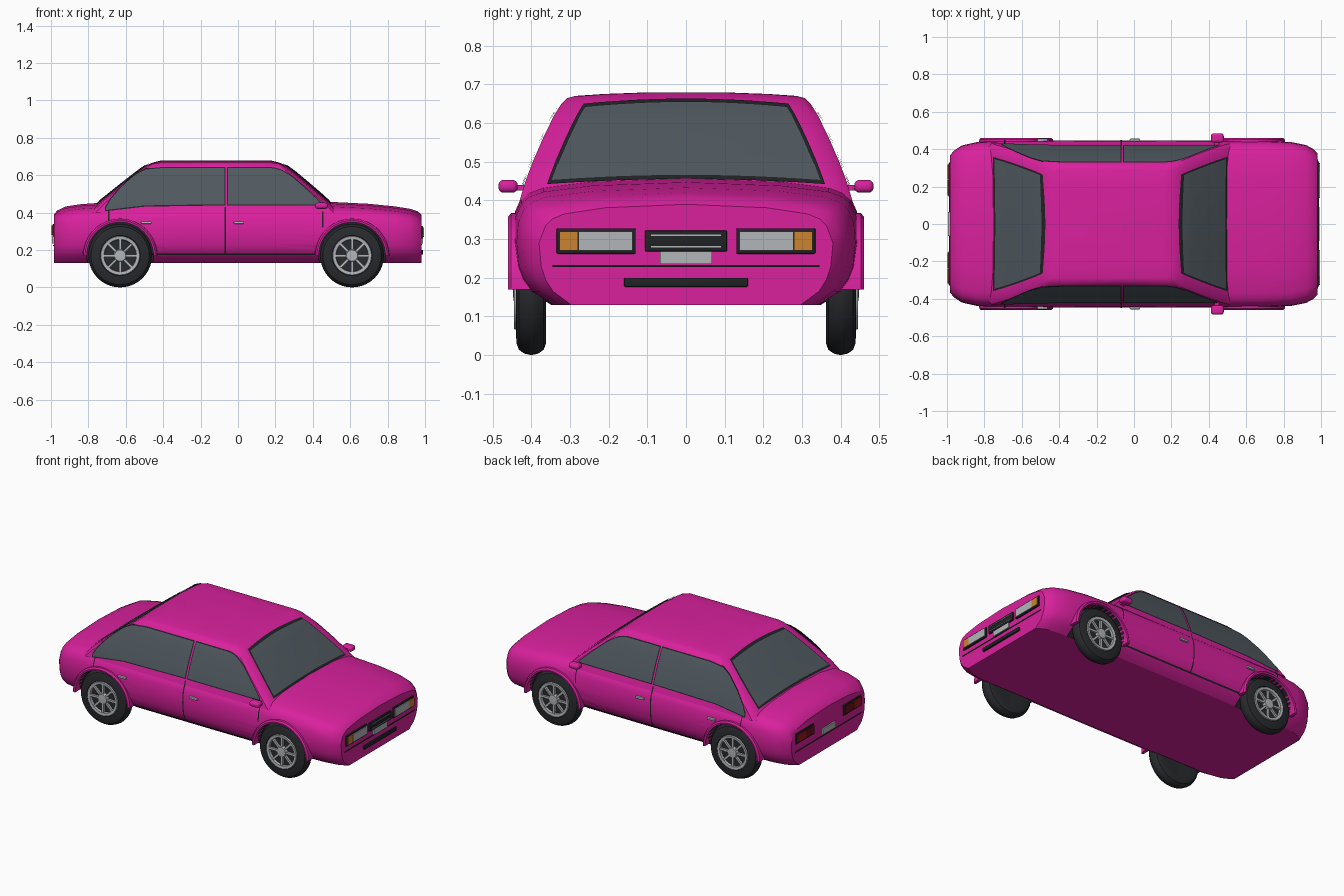
import bpy, bmesh, math
from mathutils import Vector, Matrix

if "Cube" in bpy.data.objects:
    bpy.data.objects.remove(bpy.data.objects["Cube"])


def material(name, r, g, b):
    m = bpy.data.materials.new(name)
    m.use_nodes = True
    m.diffuse_color = (r, g, b, 1)
    bsdf = next(n for n in m.node_tree.nodes if n.type == 'BSDF_PRINCIPLED')
    bsdf.inputs["Base Color"].default_value = (r, g, b, 1)
    bsdf.inputs["Roughness"].default_value = 0.5
    return m


PAINT = material("magenta paint", .70, .015, .34)
GLASS = material("grey glass", .08, .10, .115)
TRIM = material("black trim", .015, .016, .018)
RUBBER = material("tyre rubber", .022, .023, .027)
SILVER = material("silver", .45, .47, .49)
AMBER = material("amber lens", .60, .23, .03)
RED = material("red lens", .33, .01, .015)
DARK_RED = material("dark red lens", .14, .006, .01)


def finish(name, bm, *mats, hint=None, angle=32):
    """Turn a bmesh into a smooth-by-angle object with outward normals."""
    bmesh.ops.remove_doubles(bm, verts=bm.verts[:], dist=1e-5)
    bmesh.ops.recalc_face_normals(bm, faces=bm.faces[:])
    if hint:
        total = sum((f.normal for f in bm.faces), Vector())
        if total.dot(Vector(hint)) < 0:
            bmesh.ops.reverse_faces(bm, faces=bm.faces[:])
    me = bpy.data.meshes.new(name)
    bm.to_mesh(me)
    bm.free()
    ob = bpy.data.objects.new(name, me)
    bpy.context.collection.objects.link(ob)
    for m in mats:
        me.materials.append(m)
    smooth(ob, angle)
    return ob


def smooth(ob, angle):
    bpy.ops.object.select_all(action='DESELECT')
    ob.select_set(True)
    bpy.context.view_layer.objects.active = ob
    bpy.ops.object.shade_smooth_by_angle(angle=math.radians(angle))


def lerp(table, x):
    if x <= table[0][0]:
        return table[0][1]
    for (a, p), (b, q) in zip(table, table[1:]):
        if x <= b:
            return p + (q - p) * (x - a) / (b - a)
    return table[-1][1]


def loft(rings, closed=True):
    """Bridge equal rings and cap both ends."""
    bm = bmesh.new()
    vs = [[bm.verts.new(p) for p in r] for r in rings]
    n = len(vs[0])
    for a, b in zip(vs, vs[1:]):
        for i in range(n):
            bm.faces.new((a[i], a[(i + 1) % n], b[(i + 1) % n], b[i]))
    if closed:
        bm.faces.new(vs[0])
        bm.faces.new(vs[-1])
    return bm


def patch(name, fn, nu, nv, mat, hint):
    """Curved plate sampled from fn(u, v)."""
    bm = bmesh.new()
    g = [[bm.verts.new(fn(i / nu, j / nv)) for j in range(nv + 1)] for i in range(nu + 1)]
    for i in range(nu):
        for j in range(nv):
            bm.faces.new((g[i][j], g[i + 1][j], g[i + 1][j + 1], g[i][j + 1]))
    return finish(name, bm, mat, hint=hint)


def box(name, lo, hi, mat, bevel=0.0, segs=2):
    bm = bmesh.new()
    lo, hi = Vector(lo), Vector(hi)
    size = Vector(abs(c) for c in hi - lo)
    bmesh.ops.create_cube(bm, size=1, matrix=Matrix.Translation((lo + hi) / 2) @ Matrix.Diagonal((*size, 1)))
    if bevel:
        bmesh.ops.bevel(bm, geom=bm.edges[:], offset=bevel, segments=segs, affect='EDGES', profile=.5)
    return finish(name, bm, mat)


def lathe(name, profile, x, y, z, side, mat, closed=True):
    seg = 40
    rings = [[(x + r * math.cos(k * math.tau / seg), y + side * d, z + r * math.sin(k * math.tau / seg))
              for k in range(seg)] for r, d in profile]
    return finish(name, loft(rings, closed), mat)


# Lower body: sections along the length (x, half width, top height)
FLOOR = .13
stations = [(-.985, .365, .39), (-.965, .39, .412), (-.92, .42, .433), (-.84, .438, .445),
            (-.7, .445, .455), (-.3, .447, .46), (.1, .447, .46), (.5, .445, .457), (.7, .445, .447),
            (.84, .438, .433), (.92, .422, .42), (.96, .40, .407), (.98, .38, .39)]
flank = [(.165, .905), (.195, .955), (.23, .985), (.29, 1)]


def section(x, w, t):
    half = [(0, FLOOR), (.78 * w, FLOOR)] + [(f * w, z) for z, f in flank]
    half += [(f * w, t - d) for f, d in ((.99, .09), (.955, .055), (.91, .038), (.83, .025), (.55, .009), (0, 0))]
    return [(x, y, z) for y, z in half] + [(x, -y, z) for y, z in half[-2:0:-1]]


body = finish("body", loft([section(*s) for s in stations]), PAINT, TRIM)

# Wheel arches cut into the body, with a flared lip around each
WHEELS = {"nose": .61, "tail": -.63}
HUB = .17
for end, wx in WHEELS.items():
    for side, sn in ((1, "far"), (-1, "near")):
        cutter = lathe("arch_cutter", [(.178, -.06), (.178, .2)], wx, .405 * side, HUB, side, PAINT)
        for p in cutter.data.polygons:
            p.material_index = 1
        cutter.hide_render = True
        mod = body.modifiers.new("arch", 'BOOLEAN')
        mod.operation, mod.solver, mod.object = 'DIFFERENCE', 'EXACT', cutter
        bpy.context.view_layer.objects.active = body
        bpy.ops.object.modifier_apply(modifier=mod.name)
        bpy.data.objects.remove(cutter)
        lip = ((.178, .40), (.178, .458), (.188, .46), (.197, .452), (.2, .40))
        rings = [[(wx + r * math.cos(a), side * y, HUB + r * math.sin(a)) for r, y in lip]
                 for a in (math.pi * k / 24 for k in range(25))]
        finish(f"{end}_arch_lip_{sn}", loft(rings), PAINT)
smooth(body, 32)

# Cabin: level rings between belt and roof
half_width = [(.40, .43), (.45, .415), (.5, .396), (.56, .37), (.62, .341), (.65, .322), (.664, .308)]
front_x = [(.40, .55), (.45, .497), (.5, .442), (.56, .372), (.62, .30), (.65, .258), (.664, .23)]
rear_x = [(.40, -.80), (.45, -.752), (.5, -.688), (.56, -.613), (.62, -.536), (.65, -.494), (.664, -.465)]


def end_x(table, y, z):
    s = 1 if table is front_x else -1
    return lerp(table, z) - s * .012 * (y / (lerp(half_width, z) - .055)) ** 2


def cabin_ring(z, pull=0, squash=1, lift=0):
    w = lerp(half_width, z)
    xf, xr = lerp(front_x, z) - pull, lerp(rear_x, z) + pull
    e = w - .055
    half = [(xf, 0), (xf - .003, e / 2), (xf - .012, e), (xf - .02, w - .018), (xf - .04, w),
            (-.1, w), (xr + .04, w), (xr + .02, w - .018), (xr + .012, e), (xr + .003, e / 2), (xr, 0)]
    pts = half + [(x, -y) for x, y in half[-2:0:-1]]
    return [(x, y * squash, z + lift) for x, y in pts]


rings = [cabin_ring(z) for z, _ in half_width]
rings += [cabin_ring(.664, p, q, h) for p, q, h in ((.02, .93, .006), (.04, .7, .011), (.055, .35, .015))]
finish("cabin", loft(rings), PAINT)

# Windscreen and rear window, each a glass plate over a dark surround
for label, table, s in (("windscreen", front_x, 1), ("rear_window", rear_x, -1)):
    for suffix, mat, grow, off in (("surround", TRIM, .009, .003), ("glass", GLASS, 0, .005)):
        def screen(u, v):
            k = 2 * u - 1
            z = .449 - grow + v * (.19 + 2 * grow) + .013 * (1 - k * k)
            y = k * (lerp(half_width, z) - .068 + grow)
            return (end_x(table, y, z) + s * off, y, z + off * .8)
        patch(f"{label}_{suffix}", screen, 12, 16, mat, (s, 0, .5))

# Side windows
sill = [(-.71, .412), (-.5, .437), (-.1, .443), (.45, .443)]
header = [(-.705, .425), (-.685, .465), (-.62, .54), (-.55, .60), (-.5, .628), (-.4, .637), (.18, .637),
          (.23, .625), (.29, .59), (.38, .51), (.445, .447)]
for side, sn in ((1, "far"), (-1, "near")):
    for label, x0, x1 in (("rear_side_window", -.705, -.073), ("front_side_window", -.053, .44)):
        for suffix, mat, grow, off in (("surround", TRIM, .006, .003), ("glass", GLASS, 0, .005)):
            def pane(u, v):
                x = x0 - grow + u * (x1 - x0 + 2 * grow)
                a, b = lerp(sill, x) - grow, lerp(header, x) + grow
                z = a + v * (b - a)
                return (x, side * (lerp(half_width, z) + off), z + off * .3)
            patch(f"{label}_{suffix}_{sn}", pane, 24, 12, mat, (0, side, 0))

    # Door gaps, sill line, handles and mirrors
    skin = flank + [(.37, .99), (.404, .956), (.43, .94)]
    for label, x0, x1, z0, z1 in (("centre_door_gap", -.072, -.064, .175, .43), ("rear_door_gap", -.694, -.687, .35, .41),
                                  ("front_door_gap", .45, .457, .32, .405), ("sill_line", -.46, .43, .172, .18)):
        def gap(u, v):
            z = z0 + v * (z1 - z0)
            return (x0 + u * (x1 - x0), side * (.447 * lerp(skin, z) + .003), z)
        patch(f"{label}_{sn}", gap, 1, 10, TRIM, (0, side, 0))
    for label, x in (("rear_handle", -.49), ("front_handle", .005)):
        box(f"{label}_{sn}", (x - .028, side * .436, .34), (x + .028, side * .456, .353), SILVER, .004)
    box(f"mirror_{sn}", (.412, side * .435, .42), (.48, side * .485, .453), PAINT, .014, 4)
    box(f"mirror_stalk_{sn}", (.43, side * .40, .425), (.455, side * .45, .44), PAINT)

    # Lamps
    box(f"headlamp_housing_{sn}", (.96, side * .13, .262), (.989, side * .335, .328), TRIM, .004)
    box(f"headlamp_lens_{sn}", (.986, side * .138, .27), (.994, side * .278, .32), SILVER)
    box(f"indicator_{sn}", (.986, side * .279, .27), (.994, side * .327, .32), AMBER)
    box(f"tail_lamp_housing_{sn}", (-.992, side * .145, .272), (-.965, side * .325, .338), TRIM, .004)
    box(f"tail_lamp_inner_{sn}", (-.997, side * .153, .28), (-.989, side * .235, .33), DARK_RED)
    box(f"tail_lamp_outer_{sn}", (-.997, side * .237, .28), (-.989, side * .317, .33), RED)

    # Wheels
    for end, wx in WHEELS.items():
        tag = f"{end}_{sn}"
        y = side * .40
        lathe("tyre_" + tag, [(0, -.034), (.105, -.036), (.14, -.038), (.156, -.032), (.166, -.018), (.17, 0),
                              (.166, .018), (.156, .032), (.14, .038), (.108, .04), (.1, .028), (0, .026)],
              wx, y, HUB, side, RUBBER, False)
        lathe("rim_" + tag, [(.084, .024), (.087, .042), (.103, .044), (.107, .03)], wx, y, HUB, side, SILVER, False)
        lathe("hub_" + tag, [(.036, .024), (.03, .046), (0, .048)], wx, y, HUB, side, SILVER, False)
        bm = bmesh.new()
        for k in range(8):
            turn = Matrix.Rotation(k * math.tau / 8, 4, 'Y')
            bmesh.ops.create_cube(bm, size=1, matrix=Matrix.Translation((wx, y + side * .033, HUB)) @ turn
                                  @ Matrix.Translation((.056, 0, 0)) @ Matrix.Diagonal((.07, .014, .013, 1)))
        finish("spokes_" + tag, bm, SILVER)

# Nose: grille, plate, bumper line and lower intake
box("grille", (.96, -.106, .268), (.99, .106, .322), TRIM, .003)
for z in (.28, .31):
    box("grille_bar", (.985, -.09, z - .0015), (.992, .09, z + .0015), SILVER)
box("nose_plate", (.975, -.067, .235), (.988, .067, .268), SILVER)
box("bumper_line", (.975, -.345, .228), (.984, .345, .233), TRIM)
box("lower_intake", (.965, -.16, .176), (.99, .16, .2), TRIM, .004)

# Tail: plate and bumper line
box("tail_plate", (-.994, -.065, .235), (-.98, .065, .272), SILVER)
box("tail_bumper_line", (-.989, -.33, .222), (-.98, .33, .226), TRIM)
